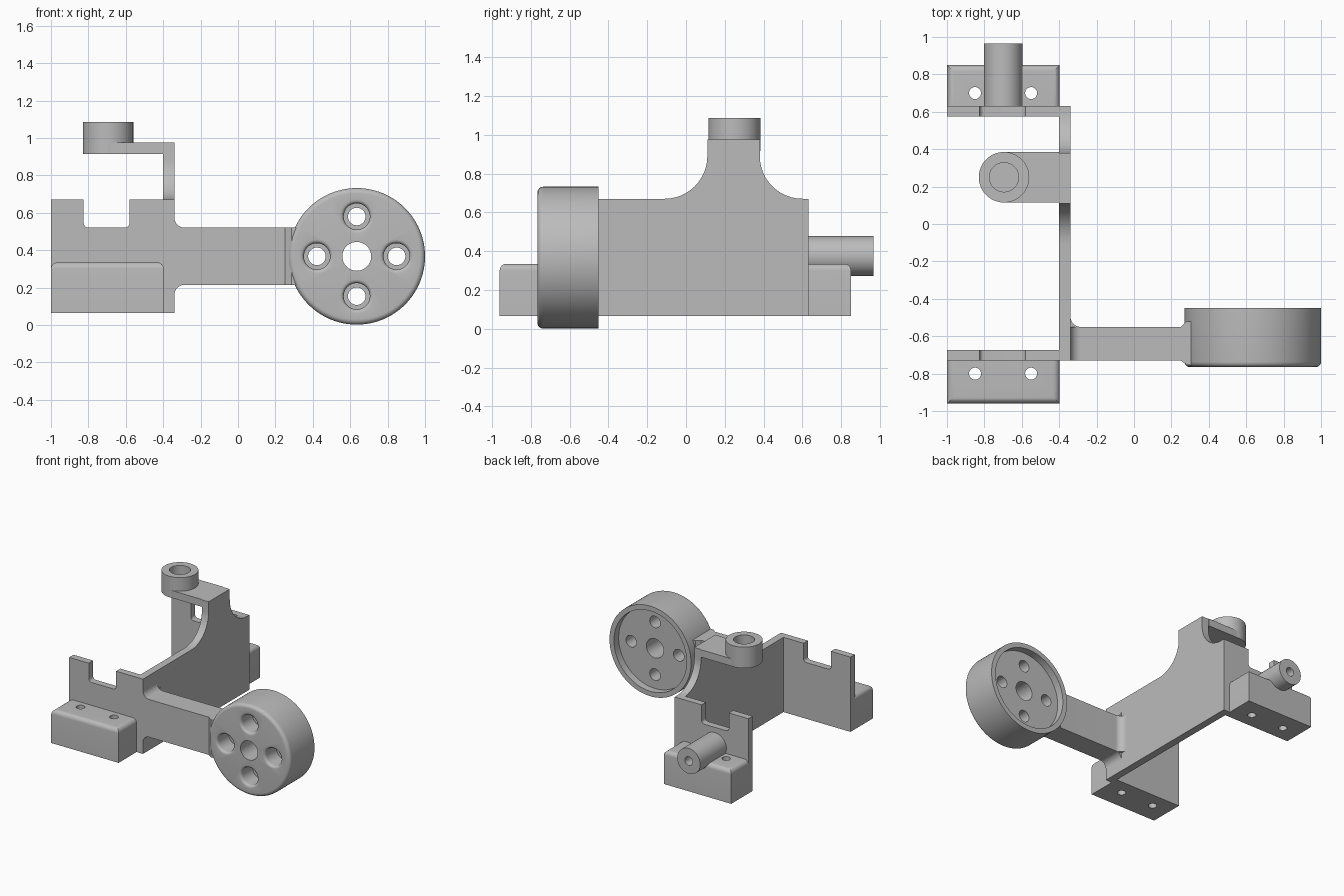
import bpy, bmesh
from math import cos, sin, pi, radians
from mathutils import Matrix, Vector

cube = bpy.data.objects.get("Cube")
if cube:
    bpy.data.objects.remove(cube, do_unlink=True)

grey = bpy.data.materials.new("plain grey")
grey.use_nodes = True
colour = (0.5, 0.5, 0.5, 1)
grey.diffuse_color = colour
grey.node_tree.nodes["Principled BSDF"].inputs["Base Color"].default_value = colour


def finish(name, bm):
    bmesh.ops.remove_doubles(bm, verts=bm.verts, dist=1e-5)
    bmesh.ops.recalc_face_normals(bm, faces=bm.faces)
    mesh = bpy.data.meshes.new(name)
    bm.to_mesh(mesh)
    bm.free()
    mesh.materials.append(grey)
    obj = bpy.data.objects.new(name, mesh)
    bpy.context.collection.objects.link(obj)
    return obj


def activate(obj):
    bpy.ops.object.select_all(action='DESELECT')
    obj.select_set(True)
    bpy.context.view_layer.objects.active = obj


def smooth(obj):
    activate(obj)
    bpy.ops.object.shade_smooth_by_angle(angle=radians(30))


def cut(obj, cutters):
    activate(obj)
    for cutter in cutters:
        mod = obj.modifiers.new("cut", 'BOOLEAN')
        mod.operation, mod.solver, mod.object = 'DIFFERENCE', 'EXACT', cutter
        bpy.ops.object.modifier_apply(modifier=mod.name)
        bpy.data.objects.remove(cutter, do_unlink=True)


def arc(cu, cv, r, start, end, steps=12):
    angles = [radians(start + (end - start) * i / steps) for i in range(steps + 1)]
    return [(cu + r * cos(a), cv + r * sin(a)) for a in angles]


def place(axis, u, v, w):
    return {'x': (w, u, v), 'y': (u, w, v), 'z': (u, v, w)}[axis]


def prism(name, outline, axis, low, high):
    """Extrude a flat outline along an axis."""
    bm = bmesh.new()
    face = bm.faces.new([bm.verts.new(place(axis, u, v, low)) for u, v in outline])
    new = bmesh.ops.extrude_face_region(bm, geom=[face])["geom"]
    shift = Vector(place(axis, 0, 0, high - low))
    bmesh.ops.translate(bm, vec=shift, verts=[g for g in new if isinstance(g, bmesh.types.BMVert)])
    obj = finish(name, bm)
    smooth(obj)
    return obj


def lathe(name, profile, axis, u, v, steps=64):
    """Turn (radius, height) points about an axis through u, v."""
    bm = bmesh.new()
    verts = [bm.verts.new((r, 0, h)) for r, h in profile]
    edges = [bm.edges.new(pair) for pair in zip(verts, verts[1:])]
    if profile[0][0] > 0:
        edges.append(bm.edges.new((verts[-1], verts[0])))
    bmesh.ops.spin(bm, geom=verts + edges, cent=(0, 0, 0), axis=(0, 0, 1),
                   angle=2 * pi, steps=steps)
    for vert in bm.verts:
        a, b, h = vert.co
        vert.co = place(axis, u + a, v + b, h)
    return finish(name, bm)


# Side plate with a flared tower
prism("side_plate",
      [(-.73, .065), (.63, .065), (.63, .67)]
      + arc(.60, .89, .22, 270, 180)
      + [(.38, .975), (.11, .975)]
      + arc(-.11, .89, .22, 0, -90)
      + [(-.73, .67)], 'x', -.40, -.34)

# Notched end walls
wall = ([(-1, .065), (-.4, .065), (-.4, .67), (-.58, .67)]
        + arc(-.605, .545, .025, 0, -90, 6)
        + arc(-.8, .545, .025, 270, 180, 6)
        + [(-.825, .67), (-1, .67)])
prism("front_wall", wall, 'y', -.73, -.675)
prism("back_wall", wall, 'y', .575, .63)


# Mounting blocks with softened top edges and screw holes
def mounting_block(name, inner, outer, hole_y):
    bm = bmesh.new()
    size = (.603, abs(outer - inner), .27)
    centre = Vector((-.6985, (inner + outer) / 2, .2))
    bmesh.ops.create_cube(bm, size=1, matrix=Matrix.Translation(centre) @ Matrix.Diagonal((*size, 1)))
    top = [e for e in bm.edges
           if all(v.co.z > .3 for v in e.verts)
           and not all(abs(v.co.y - inner) < .01 for v in e.verts)]
    bmesh.ops.bevel(bm, geom=top, offset=.035, segments=6, profile=.5, affect='EDGES')
    block = finish(name, bm)
    cut(block, [lathe("hole_cutter", [(0, 0), (.032, 0), (.032, .5), (0, .5)], 'z', x, hole_y, 32)
                for x in (-.85, -.55)])
    smooth(block)


mounting_block("front_block", -.73, -.96, -.80)
mounting_block("back_block", .63, .85, .70)

# Pivot pin with a blind bore
smooth(lathe("back_pin", [(0, .63), (.103, .63), (.103, .965), (.035, .965), (.035, .75), (0, .75)],
             'y', -.70, .375))

# Tower shelf and its socket
shelf = prism("tower_shelf", [(-.40, .115), (-.40, .385)] + arc(-.695, .25, .134, 90, 270, 32),
              'z', .915, .975)
smooth(lathe("tower_socket",
             [(0, .915), (.135, .915), (.135, 1.085), (.078, 1.085), (.078, .977), (0, .977)],
             'z', -.695, .25))

# Arm, flared at both ends
prism("arm",
      [(-.34, -.73), (.25, -.73), (.285, -.755), (.325, -.755), (.325, -.52), (.28, -.52), (.25, -.55)]
      + arc(-.285, -.495, .055, 270, 180), 'z', .215, .52)
prism("arm_upper_fillet", [(-.34, .52)] + arc(-.285, .575, .055, 270, 180), 'y', -.73, -.55)
prism("arm_lower_fillet", [(-.34, .215)] + arc(-.285, .16, .055, 90, 180), 'y', -.73, -.55)

# Round hub: rounded front edge, shallow back recess, centre bore
hub_x, hub_z = .635, .367
hub = lathe("hub",
            [(.077, -.765)] + arc(.337, -.737, .028, -90, 0, 6)
            + [(.365, -.45), (.325, -.45), (.325, -.51), (.077, -.51)],
            'y', hub_x, hub_z, 96)

# Four stepped screw holes with eased rims
stepped = ([(0, -.8), (.09, -.8), (.09, -.765)] + arc(.09, -.745, .02, -90, -180, 5)
           + [(.07, -.62), (.047, -.62), (.047, -.4), (0, -.4)])
cut(hub, [lathe("screw_cutter", stepped, 'y',
                hub_x + .213 * cos(i * pi / 2), hub_z + .213 * sin(i * pi / 2), 40)
          for i in range(4)])
smooth(hub)
